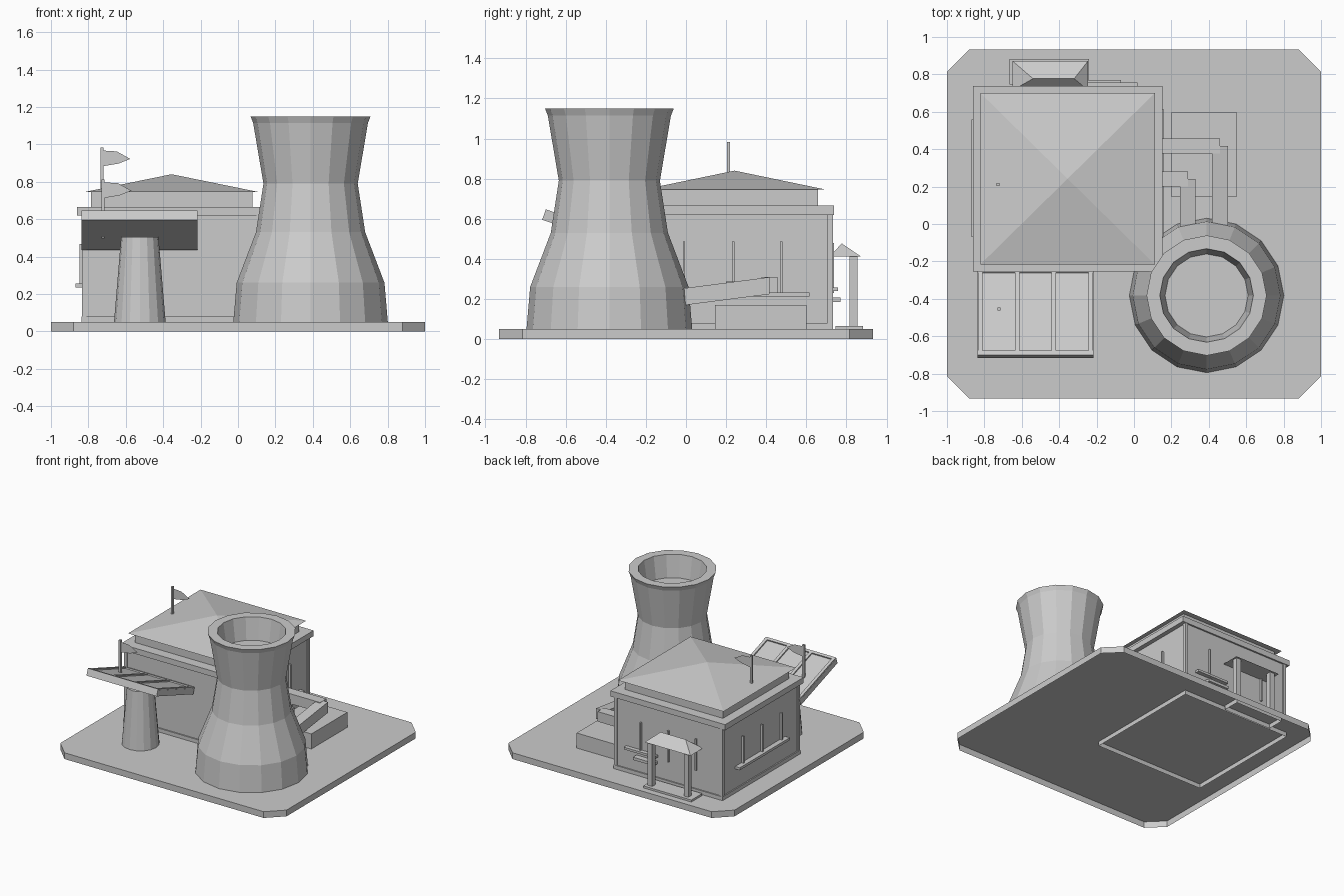
import bpy, bmesh, math
from mathutils import Vector, Matrix

if "Cube" in bpy.data.objects:
    bpy.data.objects.remove(bpy.data.objects["Cube"])

GREY = bpy.data.materials.new("plain_grey")
GREY.use_nodes = True
GREY.diffuse_color = (0.6, 0.6, 0.6, 1)
GREY.node_tree.nodes["Principled BSDF"].inputs["Base Color"].default_value = (0.6, 0.6, 0.6, 1)


def finish(name, bm):
    bmesh.ops.recalc_face_normals(bm, faces=bm.faces)
    mesh = bpy.data.meshes.new(name)
    bm.to_mesh(mesh)
    bm.free()
    mesh.materials.append(GREY)
    ob = bpy.data.objects.new(name, mesh)
    bpy.context.collection.objects.link(ob)
    return ob


def hull(name, points, open_bottom=False):
    bm = bmesh.new()
    verts = [bm.verts.new(p) for p in points]
    bmesh.ops.convex_hull(bm, input=verts)
    bmesh.ops.dissolve_limit(bm, angle_limit=0.01, verts=bm.verts, edges=bm.edges)
    if open_bottom:
        low = min(v.co.z for v in bm.verts) + 0.001
        floor = [f for f in bm.faces if all(v.co.z < low for v in f.verts)]
        bmesh.ops.delete(bm, geom=floor, context='FACES')
    return finish(name, bm)


def box(name, x, y, z, open_bottom=False):
    return hull(name, [(a, b, c) for a in x for b in y for c in z], open_bottom)


def lathe(name, centre, profile, sides):
    # Open run of (radius, height) points swept around a vertical axis, capped at both ends
    bm = bmesh.new()
    rings = []
    for r, z in profile:
        rings.append([bm.verts.new((centre[0] + r * math.cos(math.tau * i / sides),
                                    centre[1] + r * math.sin(math.tau * i / sides), z))
                      for i in range(sides)])
    for low, high in zip(rings, rings[1:]):
        for i in range(sides):
            k = (i + 1) % sides
            bm.faces.new((low[i], low[k], high[k], high[i]))
    bm.faces.new(rings[0])
    bm.faces.new(rings[-1])
    return finish(name, bm)


# Ground slab with clipped corners, hollow underneath
hull("ground_slab", [(sx * x, sy * y, z) for sx in (-1, 1) for sy in (-1, 1)
                     for x, y in ((1, 0.815), (0.88, 0.933)) for z in (0, 0.05)], open_bottom=True)

# Cooling tower with a sunken mouth
lathe("cooling_tower", (0.388, -0.382),
      [(0.413, 0.05), (0.395, 0.26), (0.292, 0.53), (0.252, 0.79), (0.307, 1.115), (0.321, 1.15),
       (0.25, 1.15), (0.222, 0.975)], 16)

# Main building: walls, corner posts, skirting, cornice
CX, CY = -0.355, 0.242


def block(name, hx, hy, z, open_bottom=False):
    return box(name, (CX - hx, CX + hx), (CY - hy, CY + hy), z, open_bottom)


block("walls", 0.472, 0.482, (0.05, 0.63))
block("skirting", 0.482, 0.492, (0.015, 0.08), open_bottom=True)
for sx in (-1, 1):
    for sy in (-1, 1):
        px, py = CX + sx * 0.467, CY + sy * 0.477
        box("corner_post", (px - 0.013, px + 0.013), (py - 0.013, py + 0.013), (0.05, 0.63))
block("cornice", 0.507, 0.495, (0.62, 0.665))
block("attic", 0.432, 0.415, (0.665, 0.75))
hull("main_roof", [(CX + sx * 0.466, CY + sy * 0.458, 0.745) for sx in (-1, 1) for sy in (-1, 1)]
     + [(CX, CY, 0.84)])

# Window bars and sills on both sides, bars on the back
for side, low, high, half in ((-1, 0.235, 0.467, 0.315), (1, 0.212, 0.487, 0.37)):
    inner, bar, sill = (CX + side * d for d in (0.455, 0.492, 0.513))
    for y in (-0.01, 0.235, 0.475):
        box("window_bar", (inner, bar), (y - 0.006, y + 0.006), (low, high))
    box("side_sill", (inner, sill), (0.245 - half, 0.245 + half), (low, low + 0.02))
for x in (-0.11, -0.355, -0.6):
    box("back_bar", (x - 0.006, x + 0.006), (0.7, 0.738), (0.23, 0.48))
box("back_sill", (-0.26, 0.02), (0.7, 0.757), (0.24, 0.258))
box("back_shelf", (-0.255, -0.07), (0.7, 0.77), (0.185, 0.207))

# Back porch
box("porch_step", (-0.665, -0.24), (0.745, 0.882), (0.015, 0.066), open_bottom=True)
for x in (-0.6, -0.28):
    box("porch_post", (x - 0.02, x + 0.02), (0.815, 0.855), (0.06, 0.415))
hull("porch_roof", [(x, y, 0.412) for x in (-0.65, -0.245) for y in (0.715, 0.872)]
     + [(-0.54, 0.777, 0.477), (-0.32, 0.777, 0.477)])

# Plinth and sloping ducts from building to tower
box("duct_plinth", (0.2, 0.547), (0.145, 0.6), (0.05, 0.17))


def duct(x1, y1):
    low = 0.17 + 0.13 * y1
    box("duct_inlet", (0.09, x1 - 0.042), (y1 - 0.08, y1), (low, low + 0.08))
    hull("duct_slope", [(x, y, 0.17 + 0.13 * y + t) for x in (x1 - 0.085, x1)
                        for y in (-0.02, y1 - 0.04) for t in (0, 0.085)])


duct(0.503, 0.457)
duct(0.33, 0.28)

# Tilted panel: plate, frame strips and pedestal
SLOPE = 0.345
lean = Vector((0, SLOPE, 1)).normalized()


def plate(name, x, y, low, high):
    # Slab parallel to the tilted plane, between two offsets along its normal
    pts = []
    for px in x:
        for py in y:
            p = Vector((px, py, 0.595 - SLOPE * (py + 0.717)))
            pts += [p + lean * low, p + lean * high]
    return hull(name, pts)


plate("panel_plate", (-0.837, -0.217), (-0.717, -0.255), 0, 0.045)
for x in (-0.823, -0.625, -0.43, -0.231):
    plate("panel_strip", (x - 0.012, x + 0.012), (-0.717, -0.255), 0.045, 0.055)
for y in (-0.706, -0.265):
    plate("panel_edge", (-0.837, -0.217), (y - 0.011, y + 0.011), 0.045, 0.055)

bm = bmesh.new()
bmesh.ops.create_cone(bm, cap_ends=True, segments=16, radius1=0.138, radius2=0.1, depth=0.455,
                      matrix=Matrix.Translation((-0.525, -0.48, 0.2775)))
finish("panel_pedestal", bm)


# Flags, each a single sheet, on poles
def flag(x, y, foot, top):
    box("flag_pole", (x - 0.008, x + 0.008), (y - 0.008, y + 0.008), (foot, top))
    outline = [(0, -0.015), (0.08, -0.02), (0.152, -0.06), (0.09, -0.085), (0, -0.1)]
    sheet = bmesh.new()
    sheet.faces.new([sheet.verts.new((x + dx, y, top + dz)) for dx, dz in outline])
    finish("flag", sheet)


flag(-0.728, 0.212, 0.74, 0.982)
flag(-0.722, -0.455, 0.5, 0.812)
